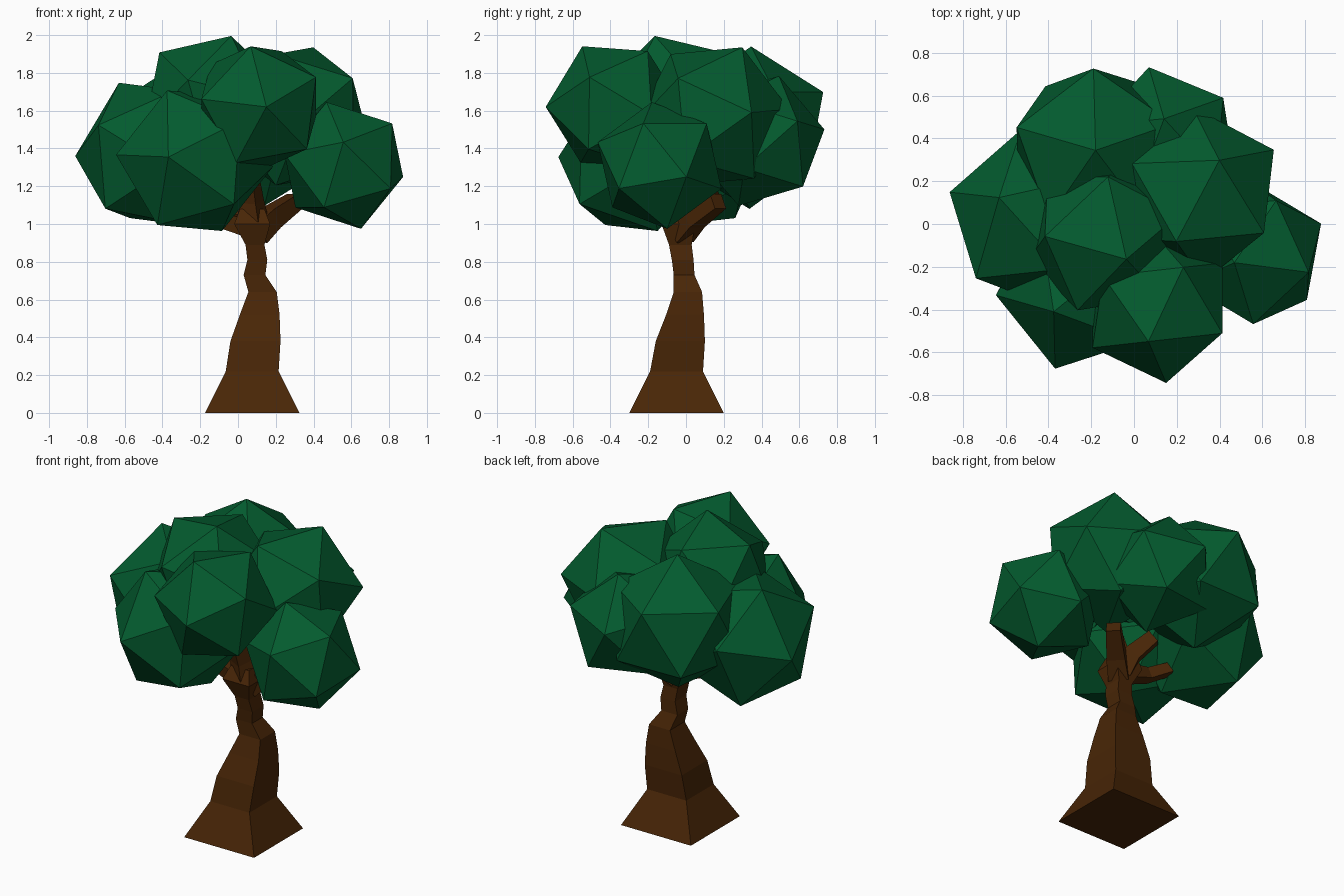
import bpy, bmesh
from mathutils import Vector, Matrix

if "Cube" in bpy.data.objects:
    bpy.data.objects.remove(bpy.data.objects["Cube"])


def material(name, color):
    m = bpy.data.materials.new(name)
    m.diffuse_color = (*color, 1)
    m.use_nodes = True
    m.node_tree.nodes["Principled BSDF"].inputs["Base Color"].default_value = m.diffuse_color
    return m


BARK = material("bark", (0.066, 0.019, 0.002))
LEAF = material("leaf", (0.001, 0.105, 0.028))


def finish(bm, name, mat):
    bmesh.ops.recalc_face_normals(bm, faces=bm.faces)
    me = bpy.data.meshes.new(name)
    bm.to_mesh(me)
    bm.free()
    me.materials.append(mat)
    ob = bpy.data.objects.new(name, me)
    bpy.context.collection.objects.link(ob)
    return ob


def loft(name, rings):
    # four-cornered rings bridged into a capped tube
    bm = bmesh.new()
    loops = [[bm.verts.new(p) for p in ring] for ring in rings]
    for a, b in zip(loops, loops[1:]):
        for i in range(4):
            j = (i + 1) % 4
            bm.faces.new((a[i], a[j], b[j], b[i]))
    bm.faces.new(loops[0][::-1])
    bm.faces.new(loops[-1])
    return finish(bm, name, BARK)


CORNERS = [(-1, -1), (1, -1), (1, 1), (-1, 1)]


def branch(name, path):
    # path of (x, y, z, half width)
    pts = [Vector(p[:3]) for p in path]
    rings = []
    for i, p in enumerate(pts):
        d = (pts[min(i + 1, len(pts) - 1)] - pts[max(i - 1, 0)]).normalized()
        u = Vector((-0.7, 0.7, 0)) if path[-1][0] > 0.2 else Vector((0.5, 1, 0))
        u = (u - d * u.dot(d)).normalized()
        v = d.cross(u)
        w = path[i][3]
        rings.append([p + u * sx * w + v * sy * w for sx, sy in CORNERS])
    loft(name, rings)


def leaf_clump(name, center, r, v1, v2):
    # icosahedron turned so one corner points along v1 and a neighbour towards v2
    a = Vector(v1).normalized()
    b = Vector(v2)
    b = (b - a * b.dot(a)).normalized()
    rot = Matrix((b, a.cross(b), a)).transposed().to_4x4()
    bm = bmesh.new()
    bmesh.ops.create_icosphere(bm, subdivisions=1, radius=r,
                               matrix=Matrix.Translation(center) @ rot)
    finish(bm, name, LEAF)


# Trunk: flared square base, narrowing and bending upwards (z, x0, x1, y0, y1)
trunk = [
    (0.00, -0.175, 0.325, -0.30, 0.20),
    (0.22, -0.065, 0.215, -0.19, 0.09),
    (0.38, -0.04, 0.225, -0.16, 0.10),
    (0.52, 0.01, 0.22, -0.105, 0.095),
    (0.64, 0.055, 0.205, -0.065, 0.085),
    (0.73, 0.03, 0.145, -0.065, 0.045),
    (0.81, 0.05, 0.155, -0.075, 0.04),
    (0.89, 0.04, 0.14, -0.09, 0.03),
    (1.00, -0.02, 0.17, -0.13, 0.05),
    (1.08, 0.01, 0.14, -0.09, 0.04),
]
loft("trunk", [[(x0, y0, z), (x1, y0, z), (x1, y1, z), (x0, y1, z)]
               for z, x0, x1, y0, y1 in trunk])

# Branches reaching into the crown
branch("branch_right", [(0.09, -0.03, 0.95, 0.06), (0.17, 0.04, 1.03, 0.055),
                        (0.30, 0.17, 1.12, 0.042)])
branch("branch_back", [(0.08, -0.02, 0.98, 0.06), (0.05, 0.05, 1.08, 0.05),
                       (-0.03, 0.14, 1.18, 0.04)])
branch("branch_left", [(0.07, -0.03, 0.98, 0.05), (-0.12, -0.02, 1.03, 0.036),
                       (-0.24, 0.04, 1.09, 0.032)])
branch("branch_top", [(0.08, -0.04, 1.00, 0.065), (0.07, -0.06, 1.12, 0.05),
                      (0.06, -0.10, 1.24, 0.04)])

# Leaf clumps
for args in [
    ("leaves_front_left", (-0.23, -0.28, 1.335), 0.42, (-0.14, -0.40, 0.02), (-0.39, -0.07, 0.03)),
    ("leaves_left", (-0.45, 0.025, 1.37), 0.43, (-0.30, -0.29, 0.16), (-0.42, 0.08, 0.01)),
    ("leaves_right", (0.56, -0.14, 1.31), 0.35, (0.31, 0.14, -0.06), (0.09, 0.04, -0.33)),
    ("leaves_front", (0.11, -0.38, 1.62), 0.365, (0.04, -0.36, 0), (0.31, -0.15, 0.16)),
    ("leaves_top", (-0.14, -0.06, 1.64), 0.385, (0.10, -0.10, 0.34), (-0.31, 0.03, 0.18)),
    ("leaves_right_top", (0.30, 0.14, 1.57), 0.41, (0.10, 0.16, 0.37), (-0.10, -0.22, 0.37)),
    ("leaves_back_left", (-0.18, 0.34, 1.51), 0.43, (-0.01, 0.41, 0.20), (0, 0.02, 0.43)),
    ("leaves_back_right", (0.14, 0.385, 1.44), 0.36, (-0.07, 0.345, 0.06), (0, 0.11, 0.35)),
]:
    leaf_clump(*args)
